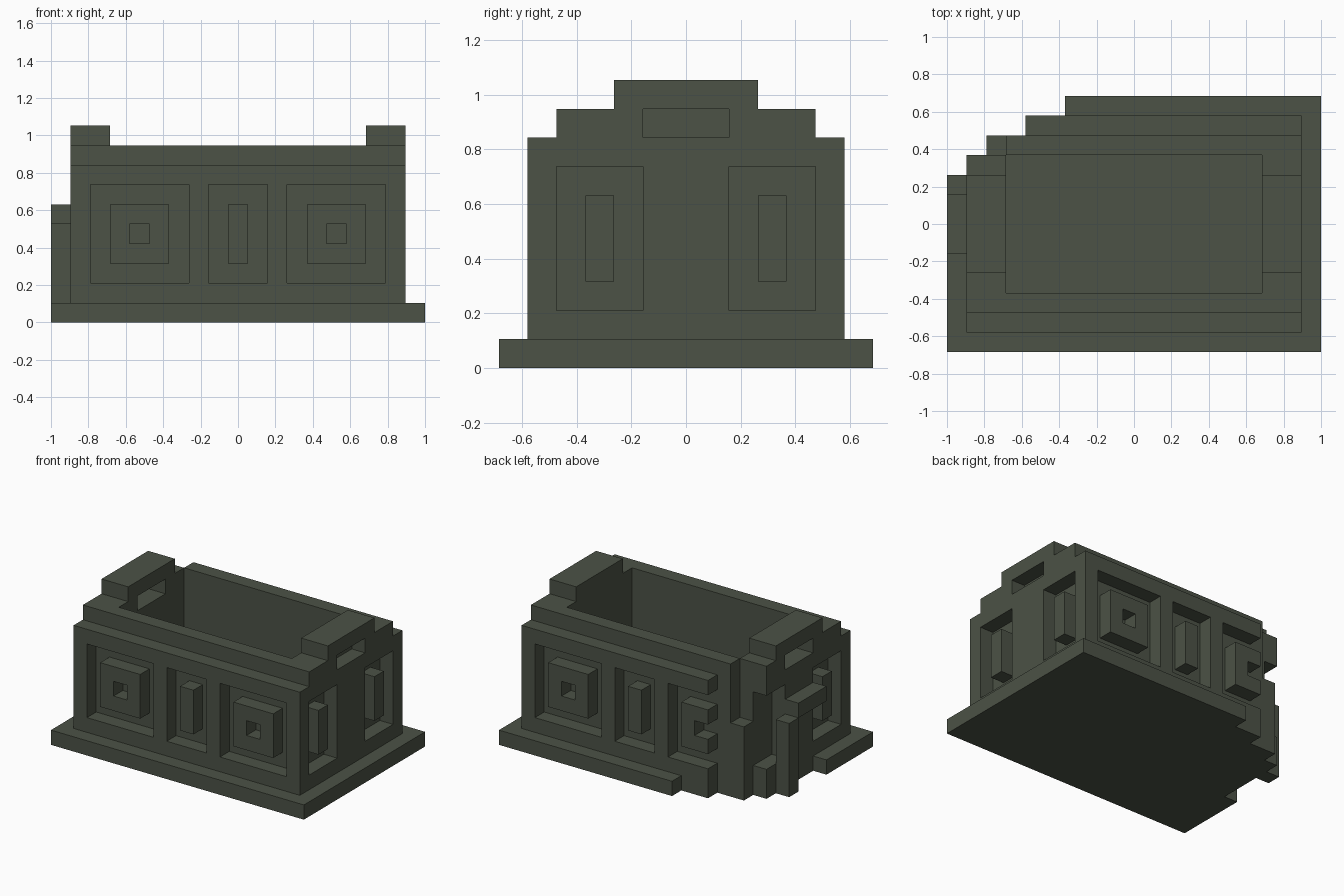
import bpy
import bmesh
from mathutils import Vector

cube = bpy.data.objects.get("Cube")
if cube:
    bpy.data.objects.remove(cube, do_unlink=True)

NX, NY = 19, 13          # footprint in blocks
U = 2 / NX               # block size
cells = {}               # (i, j, k) -> part name


def block(i0, i1, j0, j1, k0, k1):
    return [(i, j, k) for i in range(i0, i1) for j in range(j0, j1) for k in range(k0, k1)]


def fill(part, *box):
    for c in block(*box):
        cells[c] = part


def cut(*box):
    for c in block(*box):
        cells.pop(c, None)


# Stepped plinth, which is also the floor of the trough
fill("base_slab", 0, NX, 0, NY, 0, 1)

# Long walls with a narrower rim course
fill("front_wall", 1, 18, 1, 3, 1, 8)
fill("front_wall", 1, 18, 2, 3, 8, 9)
fill("back_wall", 1, 18, 10, 12, 1, 8)
fill("back_wall", 1, 18, 10, 11, 8, 9)

# End walls, raised caps and their slots
for part, cap, i, slot in (("right_end_wall", "right_end_cap", 1, (1, 3)),
                           ("left_end_wall", "left_end_cap", 16, (17, 18))):
    fill(part, i, i + 2, 3, 10, 1, 9)
    fill(cap, i, i + 2, 4, 9, 9, 10)
    cut(*slot, 5, 8, 8, 9)

# Recessed panels with raised centres on the long walls
for part, j in (("front_wall", 1), ("back_wall", 11)):
    for i in (2, 12):
        cut(i, i + 5, j, j + 1, 2, 7)
        fill(part, i + 1, i + 4, j, j + 1, 3, 6)
        cut(i + 2, i + 3, j, j + 1, 4, 5)
    cut(8, 11, j, j + 1, 2, 7)
    fill(part, 9, 10, j, j + 1, 3, 6)

# Recessed panels with raised strips on the ends
for part, i in (("right_end_wall", 1), ("left_end_wall", 17)):
    for j in (2, 8):
        cut(i, i + 1, j, j + 3, 2, 7)
        fill(part, i, i + 1, j + 1, j + 2, 3, 6)

# Broken corner: stepped loss, then gaps in what remains
for j, i_end in ((12, 6), (11, 4), (10, 2), (9, 1)):
    cut(0, i_end, j, j + 1, 0, 10)
cut(2, 3, 10, 11, 5, 10)
cut(1, 2, 9, 10, 3, 7)
cut(0, 1, 5, 8, 0, 1)

# Loose post and beam against the broken end
fill("end_post", 0, 1, 8, 9, 0, 5)
fill("end_beam", 0, 1, 5, 8, 5, 6)

# One stone colour
stone = bpy.data.materials.new("mossy_stone")
stone.use_nodes = True
colour = (0.072, 0.085, 0.061, 1)
stone.diffuse_color = colour
bsdf = stone.node_tree.nodes["Principled BSDF"]
bsdf.inputs["Base Color"].default_value = colour
bsdf.inputs["Roughness"].default_value = 0.9


def build(part):
    """Make a mesh of the exposed block sides of one part."""
    bm = bmesh.new()
    for c in [c for c, p in cells.items() if p == part]:
        for axis in range(3):
            for side in (0, 1):
                n = list(c)
                n[axis] += 1 if side else -1
                if tuple(n) in cells:
                    continue
                b, d = (axis + 1) % 3, (axis + 2) % 3
                quad = []
                for s, t in ((0, 0), (1, 0), (1, 1), (0, 1)):
                    p = Vector(c)
                    p[axis] += side
                    p[b] += s
                    p[d] += t
                    quad.append(bm.verts.new(((p.x - NX / 2) * U, (p.y - NY / 2) * U, p.z * U)))
                bm.faces.new(quad if side else quad[::-1])
    bmesh.ops.remove_doubles(bm, verts=bm.verts[:], dist=U * 0.01)
    bmesh.ops.dissolve_limit(bm, angle_limit=0.01, verts=bm.verts[:], edges=bm.edges[:])
    mesh = bpy.data.meshes.new(part)
    bm.to_mesh(mesh)
    bm.free()
    mesh.materials.append(stone)
    bpy.context.collection.objects.link(bpy.data.objects.new(part, mesh))


for part in sorted(set(cells.values())):
    build(part)
